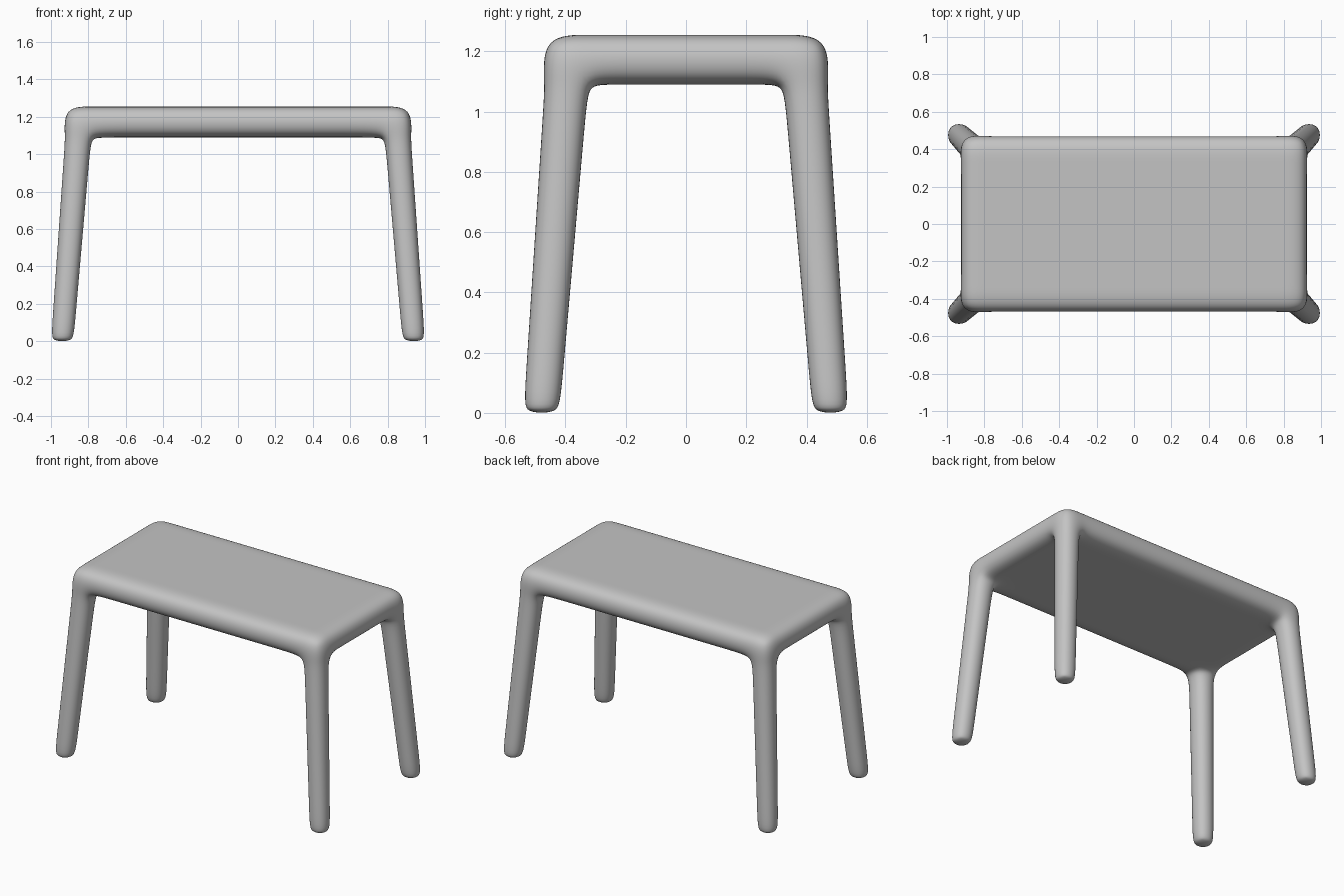
import bpy
import bmesh
from mathutils import Vector

cube = bpy.data.objects.get("Cube")
if cube:
    bpy.data.objects.remove(cube, do_unlink=True)

# Sizes: grid lines are outer rim, inner leg side, then a line holding the fillet
X_LINES = (0.93, 0.779, 0.70)
Y_LINES = (0.475, 0.318, 0.24)
TOP_Z, UNDER_Z = 1.255, 1.09
FOOT_X, FOOT_Y, FOOT_HALF, FOOT_Z = 0.94, 0.48, 0.065, -0.004
LEG_LOOPS = (1.01, 0.055, FOOT_Z)


def mirrored(lines):
    return [-v for v in lines] + list(reversed(lines))


xs, ys = mirrored(X_LINES), mirrored(Y_LINES)
n = len(xs)
bm = bmesh.new()

# Seat slab: matching grids above and below, open where the legs begin
top = [[bm.verts.new((x, y, TOP_Z)) for y in ys] for x in xs]
under = [[bm.verts.new((x, y, UNDER_Z)) for y in ys] for x in xs]


def cell(grid, i, j):
    return [grid[i][j], grid[i + 1][j], grid[i + 1][j + 1], grid[i][j + 1]]


ends = (0, n - 2)
for i in range(n - 1):
    for j in range(n - 1):
        bm.faces.new(cell(top, i, j))
        if not (i in ends and j in ends):
            bm.faces.new(cell(under, i, j))

# Slab rim
for k in range(n - 1):
    for e in (0, n - 1):
        bm.faces.new((top[k][e], top[k + 1][e], under[k + 1][e], under[k][e]))
        bm.faces.new((top[e][k], top[e][k + 1], under[e][k + 1], under[e][k]))


def foot_point(co):
    """Where a corner of the leg's upper end arrives at the floor."""
    def along(v, outer, centre):
        side = 1 if v > 0 else -1
        return side * (centre + (FOOT_HALF if abs(v) > outer - 0.01 else -FOOT_HALF))
    return Vector((along(co.x, X_LINES[0], FOOT_X),
                   along(co.y, Y_LINES[0], FOOT_Y), FOOT_Z))


# Four splayed, tapering legs
for i in ends:
    for j in ends:
        start = cell(under, i, j)
        ring = start
        for z in LEG_LOOPS:
            t = (UNDER_Z - z) / (UNDER_Z - FOOT_Z)
            lower = [bm.verts.new(v.co.lerp(foot_point(v.co), t)) for v in start]
            for a in range(4):
                b = (a + 1) % 4
                bm.faces.new((ring[a], ring[b], lower[b], lower[a]))
            ring = lower
        bm.faces.new(ring)

bmesh.ops.recalc_face_normals(bm, faces=bm.faces[:])
for face in bm.faces:
    face.smooth = True
mesh = bpy.data.meshes.new("table")
bm.to_mesh(mesh)
bm.free()

table = bpy.data.objects.new("table", mesh)
bpy.context.collection.objects.link(table)
rounding = table.modifiers.new("rounding", 'SUBSURF')
rounding.levels = rounding.render_levels = 3

# Plain grey finish
grey = bpy.data.materials.new("light grey")
grey.use_nodes = True
colour = (0.55, 0.55, 0.55, 1)
grey.diffuse_color = colour
grey.node_tree.nodes["Principled BSDF"].inputs["Base Color"].default_value = colour
mesh.materials.append(grey)
